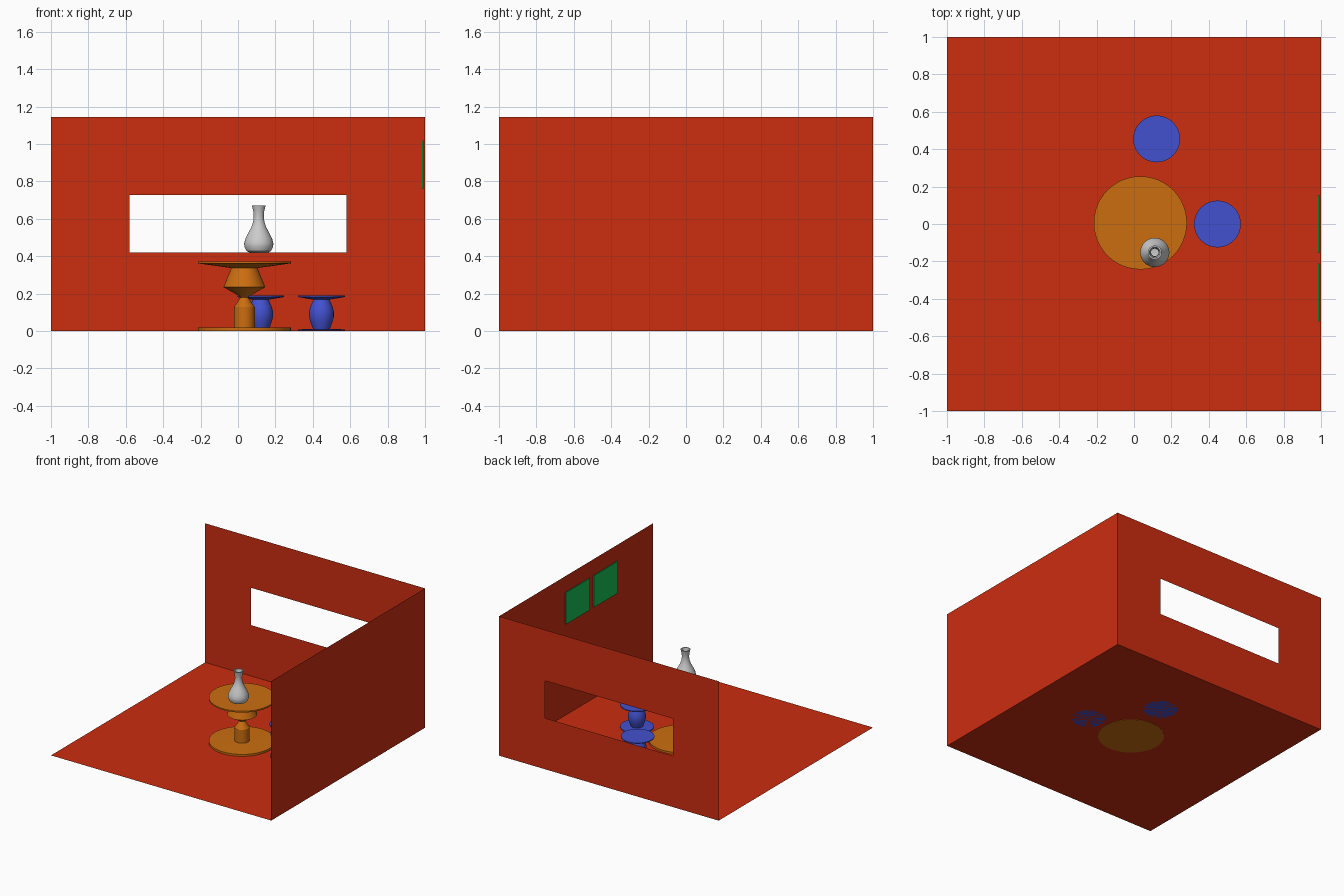
import bpy, bmesh, math

if "Cube" in bpy.data.objects:
    bpy.data.objects.remove(bpy.data.objects["Cube"])


def material(name, rgb):
    m = bpy.data.materials.new(name)
    m.diffuse_color = (*rgb, 1)
    m.use_nodes = True
    m.node_tree.nodes["Principled BSDF"].inputs["Base Color"].default_value = m.diffuse_color
    return m


RED = material("red", (0.60, 0.026, 0.005))
ORANGE = material("orange", (0.60, 0.155, 0.005))
BLUE = material("blue", (0.055, 0.082, 0.62))
GREEN = material("green", (0.008, 0.52, 0.09))
GREY = material("grey", (0.60, 0.60, 0.60))


def finish(name, bm, mat, loc=(0, 0, 0), smooth=False):
    me = bpy.data.meshes.new(name)
    bm.to_mesh(me)
    bm.free()
    ob = bpy.data.objects.new(name, me)
    bpy.context.collection.objects.link(ob)
    ob.location = loc
    me.materials.append(mat)
    if smooth:
        bpy.ops.object.select_all(action='DESELECT')
        ob.select_set(True)
        bpy.context.view_layer.objects.active = ob
        bpy.ops.object.shade_smooth_by_angle(angle=math.radians(30))
    return ob


def sheet(name, us, vs, place, mat, hole=None):
    """Flat panel of grid cells; the cell named by hole stays open."""
    bm = bmesh.new()
    grid = [[bm.verts.new(place(u, v)) for v in vs] for u in us]
    for i in range(len(us) - 1):
        for j in range(len(vs) - 1):
            if (i, j) != hole:
                bm.faces.new((grid[i][j], grid[i + 1][j],
                              grid[i + 1][j + 1], grid[i][j + 1]))
    return finish(name, bm, mat)


def lathe(name, profile, mat, loc, steps=48):
    """Revolve (radius, height) points about z."""
    bm = bmesh.new()
    vs = [bm.verts.new((r, 0, z)) for r, z in profile]
    es = [bm.edges.new(p) for p in zip(vs, vs[1:])]
    bmesh.ops.spin(bm, geom=vs + es, cent=(0, 0, 0), axis=(0, 0, 1),
                   angle=math.tau, steps=steps, use_duplicate=False)
    bmesh.ops.remove_doubles(bm, verts=bm.verts, dist=1e-5)
    bmesh.ops.recalc_face_normals(bm, faces=bm.faces)
    return finish(name, bm, mat, loc, True)


# Room: floor, back wall with window opening, right wall
H = 1.145
sheet("floor", (-1, 1), (-1, 1), lambda u, v: (u, v, 0.002), RED)
sheet("back_wall", (-1, -0.58, 0.58, 1), (0, 0.42, 0.727, H),
      lambda u, v: (u, 1, v), RED, hole=(1, 1))
sheet("right_wall", (1, -1), (0, H), lambda u, v: (1, u, v), RED)

# Two pictures on the right wall
for i, y in enumerate((0.0, -0.365)):
    bm = bmesh.new()
    bmesh.ops.create_cube(bm, size=1)
    bmesh.ops.scale(bm, vec=(0.009, 0.31, 0.26), verts=bm.verts)
    finish(f"picture_{i + 1}", bm, GREEN, (0.987, y, 0.89))

# Round table: base disc, waisted stem, flared top
lathe("table", [(0, 0), (0.249, 0), (0.249, 0.018), (0.056, 0.02),
                (0.056, 0.128), (0.02, 0.18), (0.025, 0.186), (0.112, 0.235),
                (0.07, 0.337), (0.249, 0.362), (0.249, 0.373), (0, 0.373)],
      ORANGE, (0.034, 0.006, 0))

# Two stools
for i, (x, y) in enumerate(((0.446, 0.0), (0.121, 0.455))):
    lathe(f"stool_{i + 1}",
          [(0, 0.002), (0.125, 0.002), (0.125, 0.009), (0.045, 0.012),
           (0.058, 0.045), (0.066, 0.075), (0.066, 0.105), (0.058, 0.135),
           (0.042, 0.168), (0.125, 0.182), (0.125, 0.189), (0, 0.189)],
          BLUE, (x, y, 0))

# Hollow vase
lathe("vase", [(0, 0.417), (0.045, 0.417), (0.066, 0.428), (0.077, 0.45),
               (0.078, 0.47), (0.071, 0.495), (0.056, 0.525), (0.04, 0.555),
               (0.03, 0.585), (0.027, 0.61), (0.029, 0.64), (0.037, 0.672),
               (0.029, 0.672), (0.022, 0.64), (0.02, 0.605), (0.024, 0.58),
               (0.035, 0.55), (0.064, 0.49), (0.07, 0.46), (0.06, 0.435),
               (0.04, 0.426), (0, 0.426)],
      GREY, (0.111, -0.152, 0))
